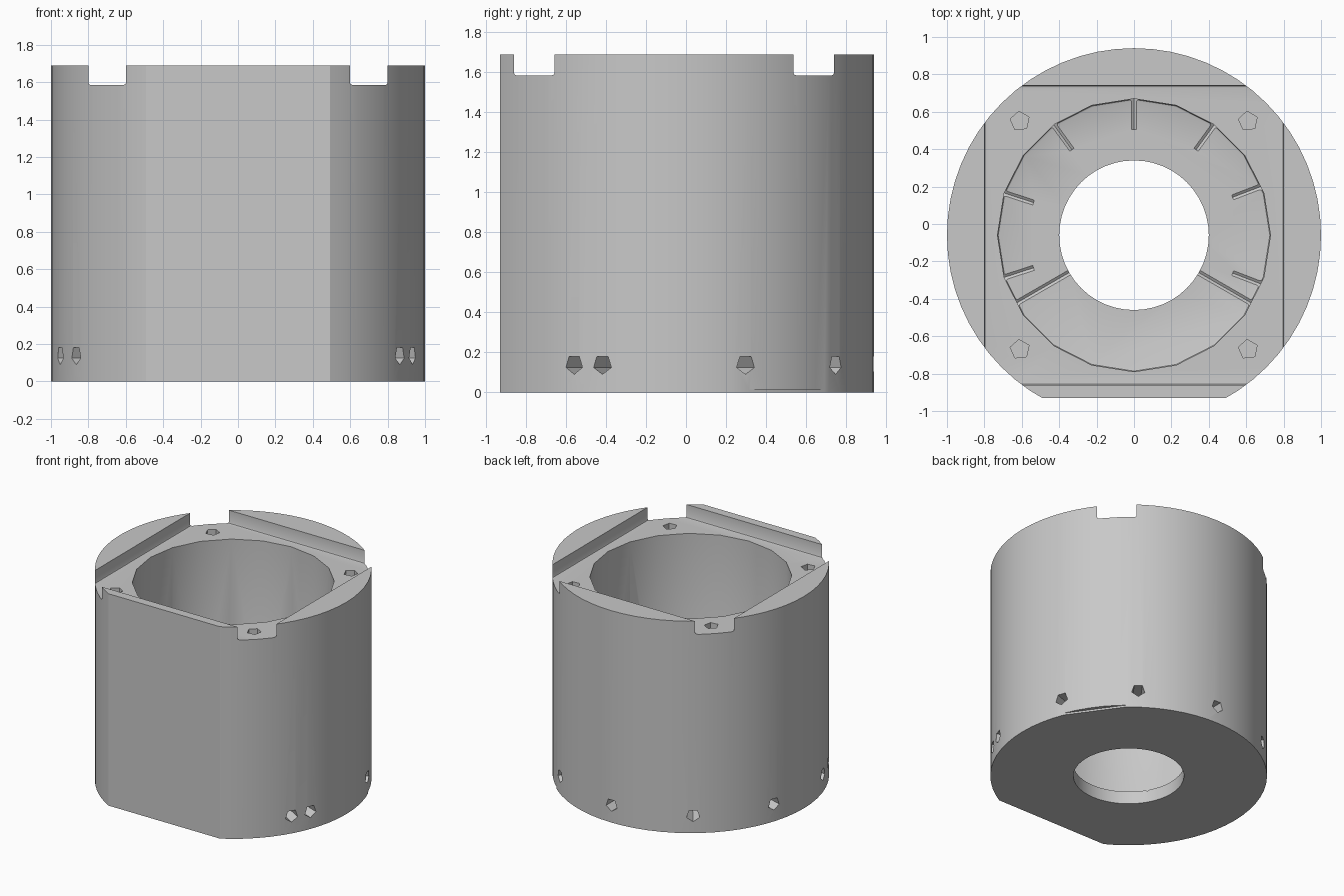
import bpy, bmesh
from math import cos, sin, radians, tau
from mathutils import Matrix, Vector

default = bpy.data.objects.get("Cube")
if default:
    bpy.data.objects.remove(default)

AXIS = Matrix.Translation((0, -0.06, 0))   # the round body sits slightly behind its flat
HEIGHT = 1.69
FLOOR = 0.1

grey = bpy.data.materials.new("light grey")
grey.use_nodes = True
COLOUR = (0.58, 0.58, 0.58, 1)
grey.diffuse_color = COLOUR
grey.node_tree.nodes["Principled BSDF"].inputs["Base Color"].default_value = COLOUR


def prism(name, points, z0, z1, matrix=AXIS, chamfer=0):
    """Extrude a profile from z0 to z1, optionally chamfering its lower rim."""
    bm = bmesh.new()
    base = bm.faces.new([bm.verts.new((x, y, z0)) for x, y in points])
    top = bmesh.ops.extrude_face_region(bm, geom=[base])["geom"]
    verts = [v for v in top if isinstance(v, bmesh.types.BMVert)]
    bmesh.ops.translate(bm, verts=verts, vec=(0, 0, z1 - z0))
    if chamfer:
        rim = [e for e in bm.edges if all(abs(v.co.z - z0) < 1e-5 for v in e.verts)]
        bmesh.ops.bevel(bm, geom=rim, offset=chamfer, segments=2, profile=0.5, affect='EDGES')
    bmesh.ops.recalc_face_normals(bm, faces=bm.faces)
    bm.transform(matrix)
    mesh = bpy.data.meshes.new(name)
    bm.to_mesh(mesh)
    bm.free()
    mesh.materials.append(grey)
    obj = bpy.data.objects.new(name, mesh)
    bpy.context.collection.objects.link(obj)
    return obj


def ring(sides, radius, start=0):
    return [(radius * cos(radians(start) + tau * i / sides),
             radius * sin(radians(start) + tau * i / sides)) for i in range(sides)]


def rect(x0, x1, y0, y1):
    return [(x0, y0), (x1, y0), (x1, y1), (x0, y1)]


def cut(target, cutter):
    """Subtract the cutter from the target and discard it."""
    cutter.hide_render = True
    mod = target.modifiers.new("cut", 'BOOLEAN')
    mod.operation, mod.solver, mod.object = 'DIFFERENCE', 'EXACT', cutter
    graph = bpy.context.evaluated_depsgraph_get()
    graph.update()
    result = bpy.data.meshes.new_from_object(target.evaluated_get(graph))
    target.modifiers.clear()
    target.data = result
    bpy.data.objects.remove(cutter)


# Round housing with a flat front
housing = prism("housing", ring(64, 1), 0, HEIGHT)
cut(housing, prism("front_flat_cutter", rect(-2, 2, -2, -0.87), -1, 3))

# Square lid recess, open at the four corners
cut(housing, prism("lid_recess_cutter", rect(-0.8, 0.8, -0.8, 0.8), 1.585, 2, chamfer=0.012))

# Deep bore and the round opening in the floor
cut(housing, prism("bore_cutter", ring(20, 0.73), FLOOR, 2, chamfer=0.012))
cut(housing, prism("floor_opening_cutter", ring(48, 0.4), -1, 1))

# Blind screw holes in the recess corners
for sx in (-1, 1):
    for sy in (-1, 1):
        place = AXIS @ Matrix.Translation((sx * 0.61, sy * 0.61, 0))
        cut(housing, prism("screw_hole_cutter", ring(5, 0.053, 24), 1.2, 2, place))

# Radial holes near the base, each scoring a groove in the floor
TO_RADIAL = Matrix(((0, 0, 1, 0), (1, 0, 0, 0), (0, 1, 0, 0), (0, 0, 0, 1)))
LONG = (-30, 210)
for angle in (-21, 21, 54, 90, 126, 162, 198) + LONG:
    place = (AXIS @ Matrix.Rotation(radians(angle), 4, 'Z')
             @ Matrix.Translation((0, 0, 0.14)) @ TO_RADIAL)
    inner = 0.3 if angle in LONG else 0.565
    cut(housing, prism("radial_hole_cutter", ring(5, 0.05, -90), inner, 1.2, place))

# Shallow notch under the rim
place = AXIS @ Matrix.Rotation(radians(35.5), 4, 'Z')
cut(housing, prism("rim_notch_cutter", rect(0.972, 1.2, -0.4, 0.4), -0.1, 0.015, place))

bpy.ops.object.select_all(action='DESELECT')
housing.select_set(True)
bpy.context.view_layer.objects.active = housing
bpy.ops.object.shade_smooth_by_angle(angle=radians(30))
